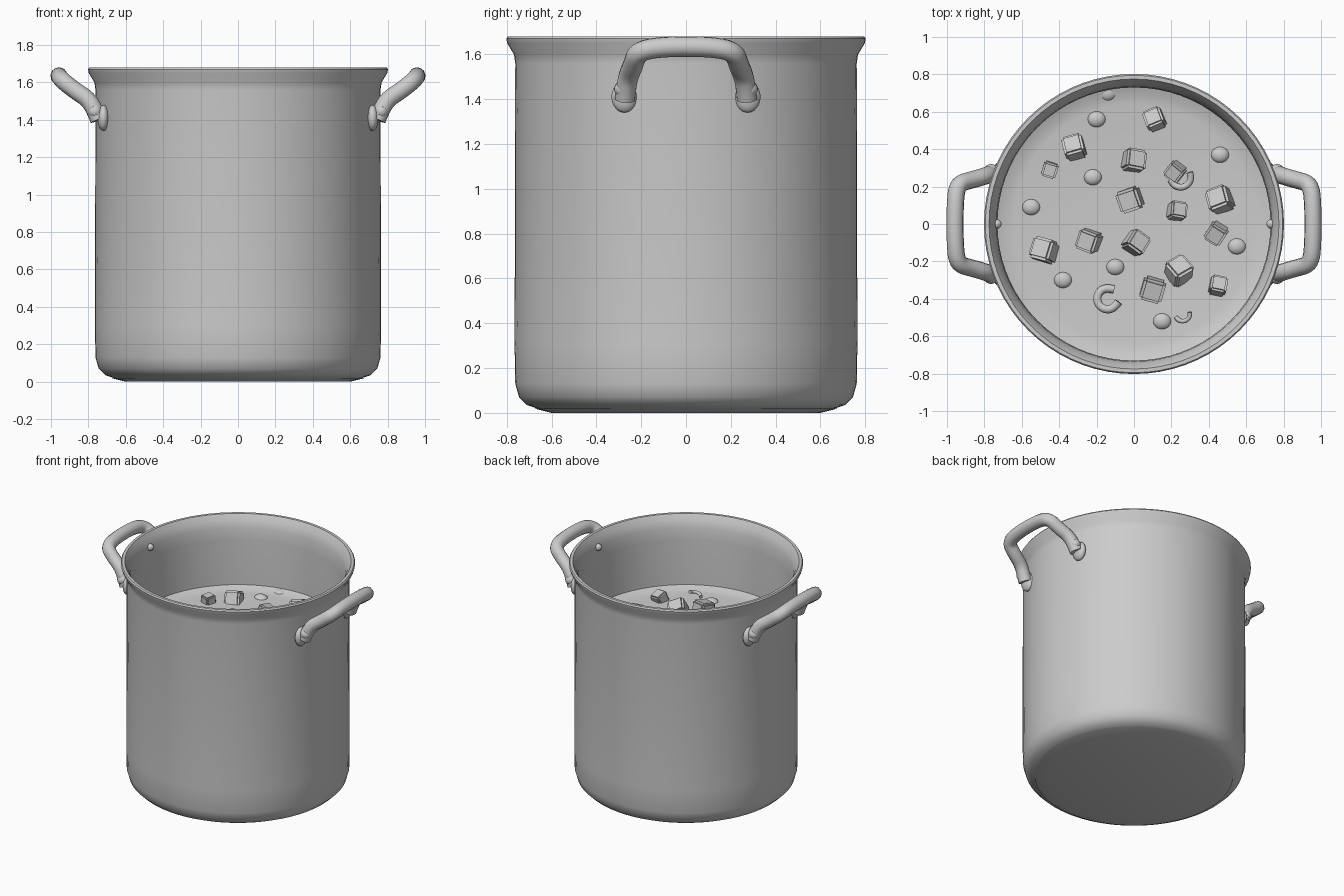
import bpy, bmesh, math, random
from mathutils import Vector, Matrix

random.seed(4)
cube = bpy.data.objects.get("Cube")
if cube:
    bpy.data.objects.remove(cube)

grey = bpy.data.materials.new("plain grey")
grey.use_nodes = True
colour = (0.6, 0.6, 0.6, 1)
grey.diffuse_color = colour
grey.node_tree.nodes["Principled BSDF"].inputs["Base Color"].default_value = colour


def finish(name, bm, angle=40):
    bmesh.ops.recalc_face_normals(bm, faces=bm.faces)
    mesh = bpy.data.meshes.new(name)
    bm.to_mesh(mesh)
    bm.free()
    mesh.materials.append(grey)
    ob = bpy.data.objects.new(name, mesh)
    bpy.context.collection.objects.link(ob)
    bpy.ops.object.select_all(action="DESELECT")
    ob.select_set(True)
    bpy.context.view_layer.objects.active = ob
    bpy.ops.object.shade_smooth_by_angle(angle=math.radians(angle))
    return ob


def lathe(name, profile, steps=72, angle=40):
    bm = bmesh.new()
    verts = [bm.verts.new((r, 0, z)) for r, z in profile]
    edges = [bm.edges.new(pair) for pair in zip(verts, verts[1:])]
    bmesh.ops.spin(bm, geom=verts + edges, cent=(0, 0, 0), axis=(0, 0, 1),
                   angle=math.tau, steps=steps)
    bmesh.ops.remove_doubles(bm, verts=bm.verts, dist=0.0005)
    return finish(name, bm, angle)


def ball(name, centre, scale):
    bm = bmesh.new()
    bmesh.ops.create_uvsphere(bm, u_segments=16, v_segments=10, radius=1)
    bmesh.ops.scale(bm, verts=bm.verts, vec=scale)
    bmesh.ops.translate(bm, verts=bm.verts, vec=centre)
    return finish(name, bm, 180)


def tube(name, points, radius, cyclic=False):
    curve = bpy.data.curves.new(name, "CURVE")
    curve.dimensions = "3D"
    curve.bevel_depth = radius
    curve.bevel_resolution = 4
    curve.use_fill_caps = True
    curve.resolution_u = 6
    spline = curve.splines.new("NURBS")
    spline.points.add(len(points) - 1)
    for p, co in zip(spline.points, points):
        p.co = (*co, 1)
    spline.order_u = 3
    spline.use_endpoint_u = not cyclic
    spline.use_cyclic_u = cyclic
    curve.materials.append(grey)
    ob = bpy.data.objects.new(name, curve)
    bpy.context.collection.objects.link(ob)
    return ob


# Pot shell: closed base, rounded foot, straight wall, flared rolled rim, inner wall
lathe("pot", [(0, 0.012), (0.6, 0.012), (0.66, 0.018), (0.71, 0.035), (0.745, 0.07),
              (0.762, 0.13), (0.765, 0.3), (0.762, 1.56), (0.768, 1.6), (0.798, 1.65),
              (0.802, 1.67), (0.795, 1.68), (0.775, 1.68), (0.75, 1.64), (0.735, 1.59),
              (0.73, 1.5), (0.73, 1.1)])
lathe("base_plate", [(0, 0), (0.6, 0), (0.68, 0.02)])

# Soup surface, curling up a little at the wall
lathe("soup", [(0, 1.14), (0.64, 1.14), (0.69, 1.147), (0.735, 1.165)])

# Handles with mounting pads and rivets, mirrored left and right
half = [(0.745, 0.272, 1.4), (0.765, 0.268, 1.45), (0.8, 0.255, 1.51),
        (0.87, 0.235, 1.555), (0.945, 0.215, 1.615), (0.957, 0.1, 1.635)]
for side, label in ((1, "left"), (-1, "right")):
    path = half + [(x, -y, z) for x, y, z in reversed(half)]
    tube(label + "_handle", [(side * x, y, z) for x, y, z in path], 0.046)
    for end in (1, -1):
        ball(label + "_handle_pad", (side * 0.72, end * 0.275, 1.41), (0.032, 0.058, 0.07))
        ball(label + "_handle_rivet", (side * 0.765, end * 0.285, 1.445), (0.038, 0.036, 0.036))
    ball(label + "_inner_rivet", (side * 0.733, 0, 1.59), (0.025, 0.025, 0.025))

# Diced pieces standing out of the soup: x, y, size
dice = [(.11, .56, .1), (-.32, .41, .11), (0, .34, .11), (-.02, .13, .12),
        (.46, .13, .12), (.23, .07, .09), (-.24, -.09, .11), (.01, -.1, .11),
        (-.48, -.14, .12), (.44, -.05, .1), (.24, -.25, .12), (.1, -.35, .12),
        (.45, -.33, .09), (-.45, .29, .08), (.22, .28, .09)]
for x, y, size in dice:
    bm = bmesh.new()
    bmesh.ops.create_cube(bm, size=size)
    bmesh.ops.bevel(bm, geom=bm.edges[:], offset=size * 0.12, segments=2, affect="EDGES")
    turn = (Matrix.Rotation(random.uniform(0, 1.5), 4, "Z")
            @ Matrix.Rotation(random.uniform(-0.5, 0.5), 4, "X")
            @ Matrix.Rotation(random.uniform(-0.5, 0.5), 4, "Y"))
    bmesh.ops.transform(bm, matrix=Matrix.Translation((x, y, 1.155)) @ turn, verts=bm.verts)
    finish("diced_piece", bm)

# Nearly sunken lumps
for x, y in [(-.55, .09), (-.22, .25), (.46, .37), (-.2, .56), (-.14, .7), (.55, -.12),
             (-.1, -.23), (-.38, -.3), (.15, -.52)]:
    ball("sunken_lump", (x, y, 1.13), (0.05, 0.045, 0.032))


# Curled garnish strips
def curl(x, y, radius, start, sweep, thick):
    arc = [start + sweep * i / 7 for i in range(8)]
    tube("garnish_curl", [(x + radius * math.cos(a), y + radius * math.sin(a), 1.16 + 0.004 * i)
                          for i, a in enumerate(arc)], thick)


curl(-.14, -.4, .06, 1, 5, .022)
curl(.25, .25, .055, 3.4, 3.4, .018)
curl(.26, -.48, .04, 3.6, 2.9, .012)
